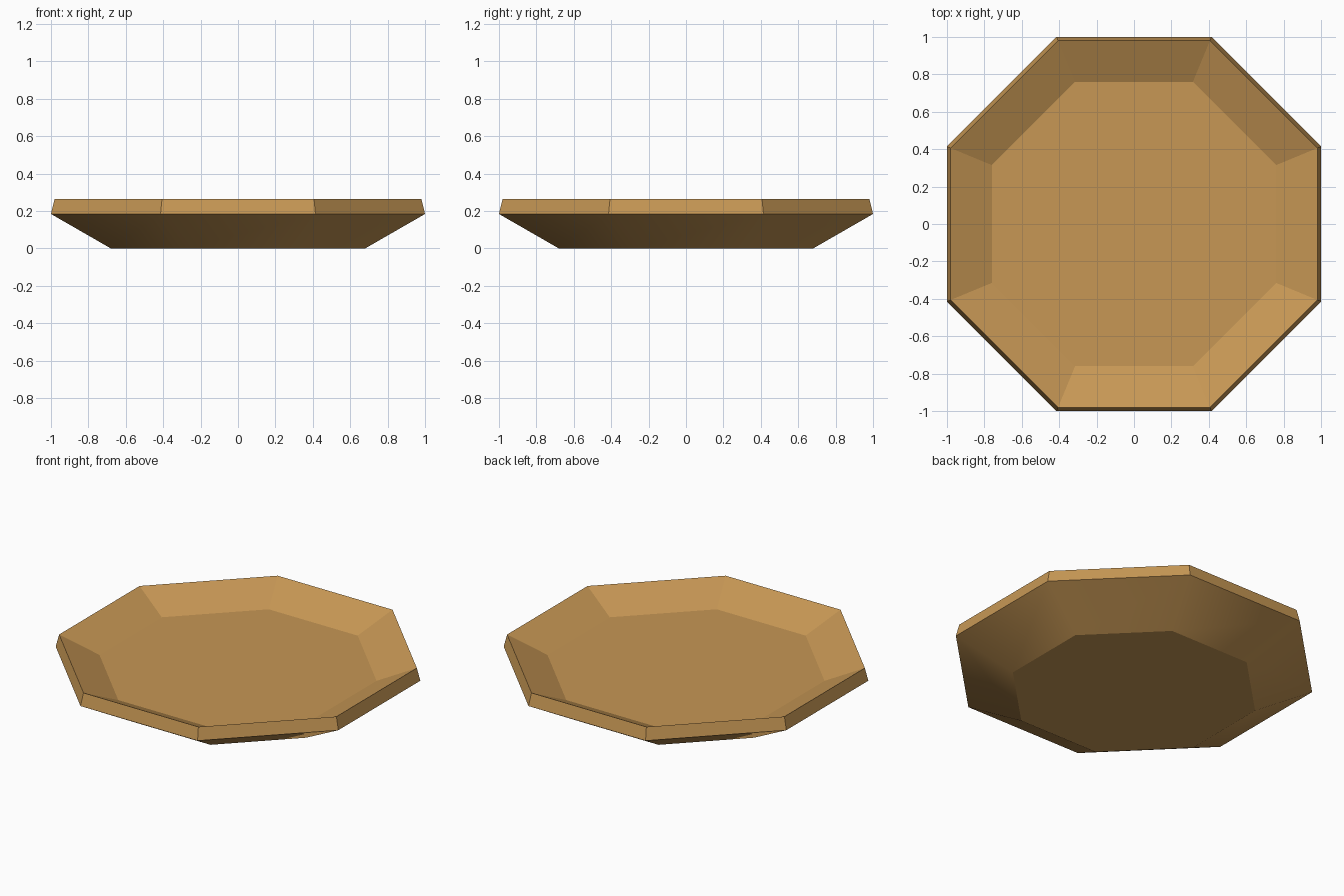
import bpy, bmesh, math

if "Cube" in bpy.data.objects:
    bpy.data.objects.remove(bpy.data.objects["Cube"])

wood = bpy.data.materials.new("warm tan")
wood.diffuse_color = (0.57, 0.31, 0.09, 1)
wood.use_nodes = True
wood.node_tree.nodes["Principled BSDF"].inputs["Base Color"].default_value = wood.diffuse_color

# Cross-section rings, (apothem, height): base, outer edge, rim top, inner floor
PROFILE = [(0.68, 0.0), (1.0, 0.184), (0.981, 0.263), (0.76, 0.157)]
SIDES = 8

bm = bmesh.new()
rings = []
for apothem, z in PROFILE:
    r = apothem / math.cos(math.pi / SIDES)
    angles = [2 * math.pi * (i + 0.5) / SIDES for i in range(SIDES)]
    rings.append([bm.verts.new((r * math.cos(a), r * math.sin(a), z)) for a in angles])

# Sloping underside, rim band and inner wall
for k, (lower, upper) in enumerate(zip(rings, rings[1:])):
    for i in range(SIDES):
        j = (i + 1) % SIDES
        face = bm.faces.new((lower[i], lower[j], upper[j], upper[i]))
        face.smooth = k == 0          # only the underside is softly shaded

# Flat base and flat floor
bm.faces.new(rings[0][::-1])
bm.faces.new(rings[-1])

# Crisp edges around every ring
for ring in rings:
    for i in range(SIDES):
        bm.edges.get((ring[i], ring[(i + 1) % SIDES])).smooth = False

mesh = bpy.data.meshes.new("octagonal_dish")
bm.to_mesh(mesh)
bm.free()
mesh.materials.append(wood)
dish = bpy.data.objects.new("octagonal_dish", mesh)
bpy.context.collection.objects.link(dish)
